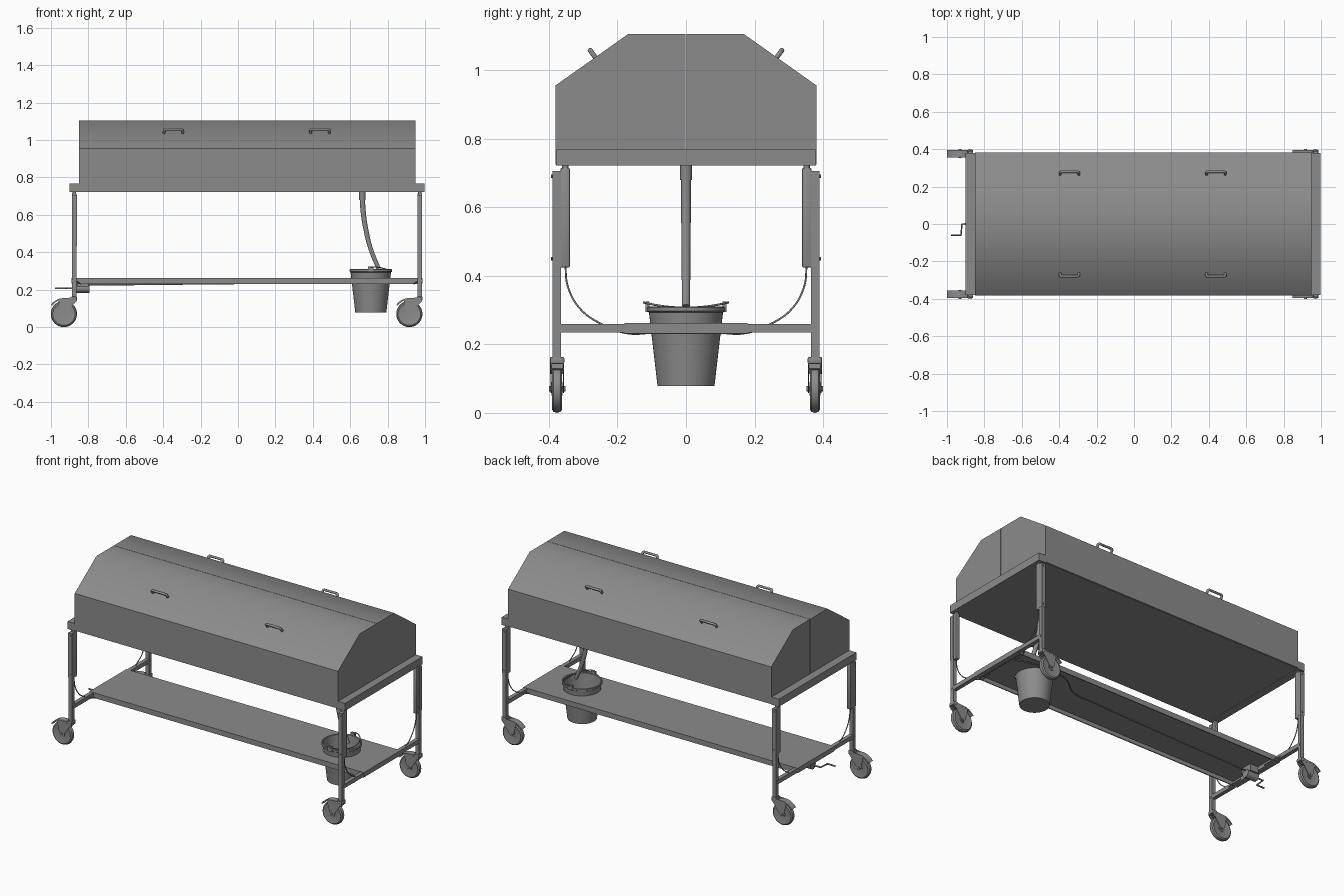
import bpy, bmesh, math
from mathutils import Vector

if "Cube" in bpy.data.objects:
    bpy.data.objects.remove(bpy.data.objects["Cube"])

steel = bpy.data.materials.new("grey_steel")
steel.use_nodes = True
steel.diffuse_color = (0.26, 0.26, 0.26, 1)
steel.node_tree.nodes["Principled BSDF"].inputs["Base Color"].default_value = (0.26, 0.26, 0.26, 1)


def finish(ob, angle=None):
    ob.data.materials.clear()
    ob.data.materials.append(steel)
    if angle:
        bpy.ops.object.select_all(action='DESELECT')
        ob.select_set(True)
        bpy.context.view_layer.objects.active = ob
        bpy.ops.object.shade_smooth_by_angle(angle=math.radians(angle))
    return ob


def from_bmesh(name, bm, angle=None):
    bmesh.ops.recalc_face_normals(bm, faces=bm.faces)
    me = bpy.data.meshes.new(name)
    bm.to_mesh(me)
    bm.free()
    ob = bpy.data.objects.new(name, me)
    bpy.context.collection.objects.link(ob)
    return finish(ob, angle)


def box(name, x, y, z, bevel=0):
    bm = bmesh.new()
    bmesh.ops.create_cube(bm, size=1)
    for v in bm.verts:
        v.co = Vector([a + (b - a) * (c + 0.5) for (a, b), c in zip((x, y, z), v.co)])
    if bevel:
        bmesh.ops.bevel(bm, geom=bm.edges[:], offset=bevel, segments=2, affect='EDGES', profile=0.5)
    return from_bmesh(name, bm, 35 if bevel else None)


def prism(name, pts, axis, a, b, angle=None):
    """Extrude a closed outline along x (points are y, z) or y (points are x, z)."""
    bm = bmesh.new()
    place = (lambda p, t: (t, p[0], p[1])) if axis == 'x' else (lambda p, t: (p[0], t, p[1]))
    ends = [[bm.verts.new(place(p, t)) for p in pts] for t in (a, b)]
    for e in ends:
        bm.faces.new(e)
    n = len(pts)
    for i in range(n):
        j = (i + 1) % n
        bm.faces.new((ends[0][i], ends[0][j], ends[1][j], ends[1][i]))
    return from_bmesh(name, bm, angle)


def lathe(name, profile, center, axis='z', steps=40, angle=35):
    """Spin (radius, height) points about an axis through center."""
    bm = bmesh.new()
    cx, cy, cz = center
    rings = []
    for r, h in profile:
        ring = []
        for i in range(steps):
            t = math.tau * i / steps
            u, w = r * math.cos(t), r * math.sin(t)
            co = {'z': (cx + u, cy + w, cz + h), 'y': (cx + u, cy + h, cz + w),
                  'x': (cx + h, cy + u, cz + w)}[axis]
            ring.append(bm.verts.new(co))
        rings.append(ring)
    for lo, hi in zip(rings, rings[1:]):
        for i in range(steps):
            j = (i + 1) % steps
            bm.faces.new((lo[i], lo[j], hi[j], hi[i]))
    bm.faces.new(rings[0])
    bm.faces.new(rings[-1])
    return from_bmesh(name, bm, angle)


def tube(name, pts, radius, smooth=True, taper=None):
    cu = bpy.data.curves.new(name, 'CURVE')
    cu.dimensions = '3D'
    cu.bevel_depth, cu.bevel_resolution, cu.use_fill_caps = radius, 3, True
    sp = cu.splines.new('BEZIER' if smooth else 'POLY')
    points = sp.bezier_points if smooth else sp.points
    points.add(len(pts) - 1)
    for i, (p, co) in enumerate(zip(points, pts)):
        p.co = co if smooth else (*co, 1)
        if smooth:
            p.handle_left_type = p.handle_right_type = 'AUTO'
        if taper:
            p.radius = 1 + (taper - 1) * i / (len(pts) - 1)
    ob = bpy.data.objects.new(name, cu)
    bpy.context.collection.objects.link(ob)
    bpy.ops.object.select_all(action='DESELECT')
    ob.select_set(True)
    bpy.context.view_layer.objects.active = ob
    bpy.ops.object.convert(target='MESH')
    return finish(bpy.context.view_layer.objects.active, 40)


SIDES = (("left_back", 1), ("left_front", -1))
ENDS = (("crank_end", -0.875), ("bucket_end", 0.972))

# Hood: two folding halves meeting at a centre seam
for label, s in (("back", 1), ("front", -1)):
    half = [(s * 0.001, 0.725), (s * 0.381, 0.725), (s * 0.381, 0.955), (s * 0.169, 1.105), (s * 0.001, 1.105)]
    prism(label + "_hood", half, 'x', -0.85, 0.95, 40)
    # Pull handles standing square to the slope
    foot, out = Vector((0, s * 0.264, 1.036)), Vector((0, s * 0.58, 0.81))
    for x in (-0.345, 0.438):
        ends = [foot + Vector((x + d, 0, 0)) for d in (-0.05, 0.05)]
        path = [ends[0], ends[0] + out * 0.021, ends[0] + out * 0.027 + Vector((0.006, 0, 0)),
                ends[1] + out * 0.027 - Vector((0.006, 0, 0)), ends[1] + out * 0.021, ends[1]]
        tube(label + "_pull_handle", path, 0.0075, smooth=False)

# Tray floor and end rails
box("tray_floor", (-0.88, 0.98), (-0.376, 0.376), (0.722, 0.735))
box("crank_end_rail", (-0.9, -0.85), (-0.379, 0.379), (0.721, 0.768))
box("bucket_end_rail", (0.95, 0.996), (-0.379, 0.379), (0.721, 0.768))

# Shelf with a round hole for the bucket and folded-down lips
BX = 0.71
shelf = box("shelf", (-0.86, 0.96), (-0.18, 0.18), (0.254, 0.262))
cutter = lathe("shelf_hole_cutter", [(0.106, 0.2), (0.106, 0.3)], (BX, 0, 0))
cutter.hide_render = True
cutter.hide_set(True)
cut = shelf.modifiers.new("hole", 'BOOLEAN')
cut.operation, cut.object = 'DIFFERENCE', cutter
for s in (1, -1):
    box("shelf_side_lip", (-0.86, 0.96), sorted((s * 0.174, s * 0.18)), (0.23, 0.256))
for x in (-0.86, 0.954):
    box("shelf_end_lip", (x, x + 0.006), (-0.18, 0.18), (0.23, 0.256))

for end, x in ENDS:
    box(end + "_crossbar", (x - 0.012, x + 0.012), (-0.385, 0.385), (0.235, 0.26))
    box(end + "_bracket", (x - 0.015, x + 0.015), (-0.18, 0.18), (0.232, 0.262))
    for s, side in ((1, "back"), (-1, "front")):
        name = end + "_" + side
        y = s * 0.376
        span = lambda a, b: sorted((s * a, s * b))
        # Telescoping leg: post, lift sleeve and rod
        box(name + "_post", (x - 0.012, x + 0.012), span(0.364, 0.389), (0.155, 0.5))
        box(name + "_sleeve", (x - 0.013, x + 0.013), span(0.364, 0.39), (0.43, 0.705))
        box(name + "_lift_cylinder", (x - 0.012, x + 0.012), span(0.339, 0.366), (0.424, 0.715), 0.004)
        lathe(name + "_lift_rod", [(0.009, 0.7), (0.009, 0.725)], (x, s * 0.352, 0), steps=16)
        for z in (0.45, 0.69):
            lathe(name + "_bolt", [(0.005, -0.018), (0.005, 0.018)], (x, s * 0.376, z), 'y', 10)
        lathe(name + "_bar_bolt", [(0.007, -0.015), (0.007, 0.015)], (x, y, 0.248), 'x', 12)

        # Caster: tyre, hub, fork and curved guard
        wx, wz = x - 0.056, 0.07
        tyre = [(0.048, -0.012), (0.06, -0.015), (0.067, -0.01), (0.07, 0),
                (0.067, 0.01), (0.06, 0.015), (0.048, 0.012)]
        lathe(name + "_wheel", tyre, (wx, y, wz), 'y')
        lathe(name + "_hub", [(0.02, -0.016), (0.02, 0.016)], (wx, y, wz), 'y', 20)
        lathe(name + "_axle", [(0.008, -0.024), (0.008, 0.024)], (wx, y, wz), 'y', 12)
        arc = [math.radians(a) for a in range(45, 146, 10)]
        guard = [(wx + r * math.cos(a), wz + r * math.sin(a))
                 for r, seq in ((0.085, arc), (0.077, arc[::-1])) for a in seq]
        prism(name + "_guard", guard, 'y', y - 0.02, y + 0.02, 35)
        fork = [(x + 0.013, 0.16), (x - 0.05, 0.155), (wx - 0.03, 0.145), (wx - 0.012, 0.065),
                (wx, 0.058), (wx + 0.012, 0.065), (x - 0.002, 0.125), (x + 0.013, 0.14)]
        for d in (-0.0195, 0.0165):
            prism(name + "_fork", fork, 'y', y + d, y + d + 0.003)
        box(name + "_swivel", (x - 0.016, x + 0.014), (y - 0.021, y + 0.021), (0.143, 0.163), 0.004)

        # Lift cable looping down from the cylinder to the shelf underside
        inner = x - 0.03 if x > 0 else x + 0.03
        tube(name + "_cable", [(x, s * 0.352, 0.43), (x, s * 0.345, 0.37), (x, s * 0.31, 0.305),
                               (x, s * 0.25, 0.261), (inner, s * 0.17, 0.232),
                               (inner, s * 0.1, 0.233)], 0.0028)

# Cable run beneath the shelf
tube("cable_run", [(0.942, 0.1, 0.233), (0.85, 0.13, 0.235), (0.6, 0.125, 0.235),
                   (0.45, 0.03, 0.235), (0.3, 0.02, 0.235), (-0.8, 0.0, 0.225)], 0.004)

# Crank pump
box("crank_mount", (-0.86, -0.8), (-0.035, 0.035), (0.215, 0.256))
lathe("crank_pump", [(0.025, -0.87), (0.025, -0.795)], (0, 0, 0.208), 'x', 24)
tube("crank_handle", [(-0.86, 0, 0.208), (-0.92, 0, 0.208), (-0.925, -0.06, 0.208),
                      (-0.978, -0.06, 0.208)], 0.005, smooth=False)

# Open bucket with rolled rim
wall = [(0.083, 0.078), (0.108, 0.293), (0.114, 0.297), (0.114, 0.307), (0.109, 0.31),
        (0.105, 0.306), (0.08, 0.084)]
lathe("bucket", wall, (BX, 0, 0), steps=48)
bail = [(BX + 0.09 * math.sin(a), 0.123 * math.cos(a), 0.307 + 0.015 * abs(math.cos(a)) ** 2)
        for a in [math.pi * i / 12 for i in range(13)]]
tube("bucket_bail", bail, 0.003)
for s in (1, -1):
    box("bail_ear", (BX - 0.014, BX + 0.014), sorted((s * 0.106, s * 0.118)), (0.295, 0.325))

# Drain hose into the bucket
tube("drain_hose", [(0.665, 0, 0.725), (0.668, 0, 0.63), (0.684, 0, 0.52),
                    (0.712, 0, 0.41), (0.752, 0, 0.312)], 0.0155, taper=0.75)
lathe("drain_fitting", [(0.017, 0.68), (0.017, 0.725)], (0.665, 0, 0), steps=20)
